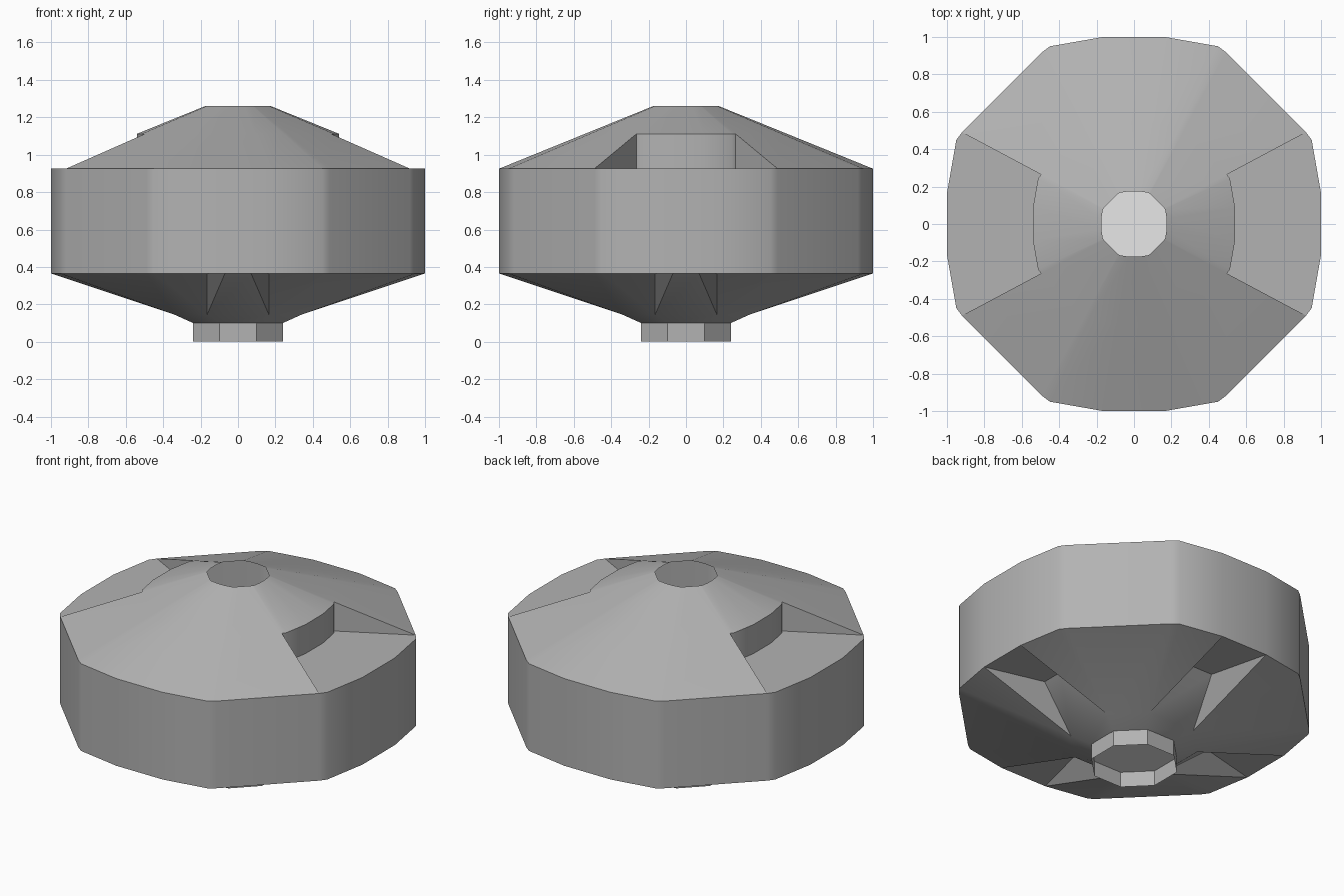
import bpy, bmesh, math
from mathutils import Matrix, Vector

if "Cube" in bpy.data.objects:
    bpy.data.objects.remove(bpy.data.objects["Cube"])


def material(name, value):
    m = bpy.data.materials.new(name)
    m.use_nodes = True
    colour = (value, value, value, 1)
    m.diffuse_color = colour
    m.node_tree.nodes["Principled BSDF"].inputs["Base Color"].default_value = colour
    return m


GREY = material("mid grey", 0.45)
WHITE = material("white", 0.95)

# One quarter of the rim, facing +x
SIDE = [(0.92, -0.49), (0.95, -0.45), (1, -0.165), (1, 0.165), (0.95, 0.45), (0.92, 0.49)]
Z_LOW, Z_HIGH, Z_TOP, Z_FOOT = 0.365, 0.925, 1.26, 0.1
HOLE, STEP = 0.175, 0.54          # scale of the top hole and of the recess wall
Z_STEP = Z_HIGH + (Z_TOP - Z_HIGH) * (1 - STEP) / (1 - HOLE)


def build(name, make, mat, recalc=True):
    bm = bmesh.new()

    def face(k, *points):
        turn = Matrix.Rotation(k * math.pi / 2, 3, 'Z')
        bm.faces.new([bm.verts.new(turn @ Vector(p)) for p in points])

    make(face)
    bmesh.ops.remove_doubles(bm, verts=bm.verts, dist=0.0005)
    if recalc:
        bmesh.ops.recalc_face_normals(bm, faces=bm.faces)
    mesh = bpy.data.meshes.new(name)
    bm.to_mesh(mesh)
    bm.free()
    mesh.materials.append(mat)
    ob = bpy.data.objects.new(name, mesh)
    bpy.context.collection.objects.link(ob)
    bpy.ops.object.select_all(action='DESELECT')
    ob.select_set(True)
    bpy.context.view_layer.objects.active = ob
    bpy.ops.object.shade_smooth_by_angle(angle=math.radians(30))
    return ob


def ring(p, scale, z):
    return (p[0] * scale, p[1] * scale, z)


def strip(face, k, a, b, low, high):
    face(k, ring(a, *low), ring(b, *low), ring(b, *high), ring(a, *high))


def body(face):
    rim_low, rim_high = (1, Z_LOW), (1, Z_HIGH)
    step_low, step_high, top = (STEP, Z_HIGH), (STEP, Z_STEP), (HOLE, Z_TOP)
    for k in range(4):
        pairs = list(zip(SIDE, SIDE[1:]))
        corner = (SIDE[-1], (-SIDE[0][1], SIDE[0][0]))
        for a, b in pairs + [corner]:
            # Upright band and upper cone
            strip(face, k, a, b, rim_low, rim_high)
            strip(face, k, a, b, step_high, top)
            if k % 2 == 0 and (a, b) != corner:
                # Recess floor and back wall on the two sides
                strip(face, k, a, b, rim_high, step_low)
                strip(face, k, a, b, step_low, step_high)
            else:
                strip(face, k, a, b, rim_high, step_high)
        if k % 2 == 0:
            # Recess cheeks
            for p in (SIDE[0], SIDE[-1]):
                face(k, ring(p, *rim_high), ring(p, *step_low), ring(p, *step_high))

        # Underside slot: lip, ramp and ceiling
        rim = [(x, y, Z_LOW) for x, y in SIDE]
        foot = [(0.24, s * 0.1, Z_FOOT) for s in (-1, 1)]
        lip = [(0.34, s * 0.165, 0.145) for s in (-1, 1)]
        peak = [(0.62, s * 0.07, Z_LOW) for s in (-1, 1)]
        face(k, foot[0], foot[1], lip[1], lip[0])
        face(k, lip[0], lip[1], peak[1], peak[0])
        face(k, peak[0], peak[1], rim[3], rim[2])
        # Slot cheeks and the lower cone beside them
        for s, chain in ((0, rim[2::-1]), (1, rim[3:])):
            face(k, lip[s], chain[0], peak[s])
            for a, b in zip(chain, chain[1:]):
                face(k, lip[s], a, b)
        # Diagonal sector of the lower cone

        def following(p):
            return (-p[1], p[0], p[2])
        face(k, lip[1], rim[5], following(rim[0]), following(lip[0]))
        face(k, foot[1], lip[1], following(lip[0]), following(foot[0]))


def foot_ring(face):
    for k in range(4):
        for a, b in (((0.24, -0.1), (0.24, 0.1)), ((0.24, 0.1), (0.1, 0.24))):
            strip(face, k, a, b, (1, 0), (1, Z_FOOT))


def foot_plate(face):
    face(0, *[(math.cos(t) * 0.26, math.sin(t) * 0.26, Z_FOOT - 0.002)
              for t in [math.radians(-22.5 - 45 * i) for i in range(8)]])


build("body_shell", body, GREY)
build("foot_ring", foot_ring, GREY, False)
build("foot_plate", foot_plate, WHITE, False)
